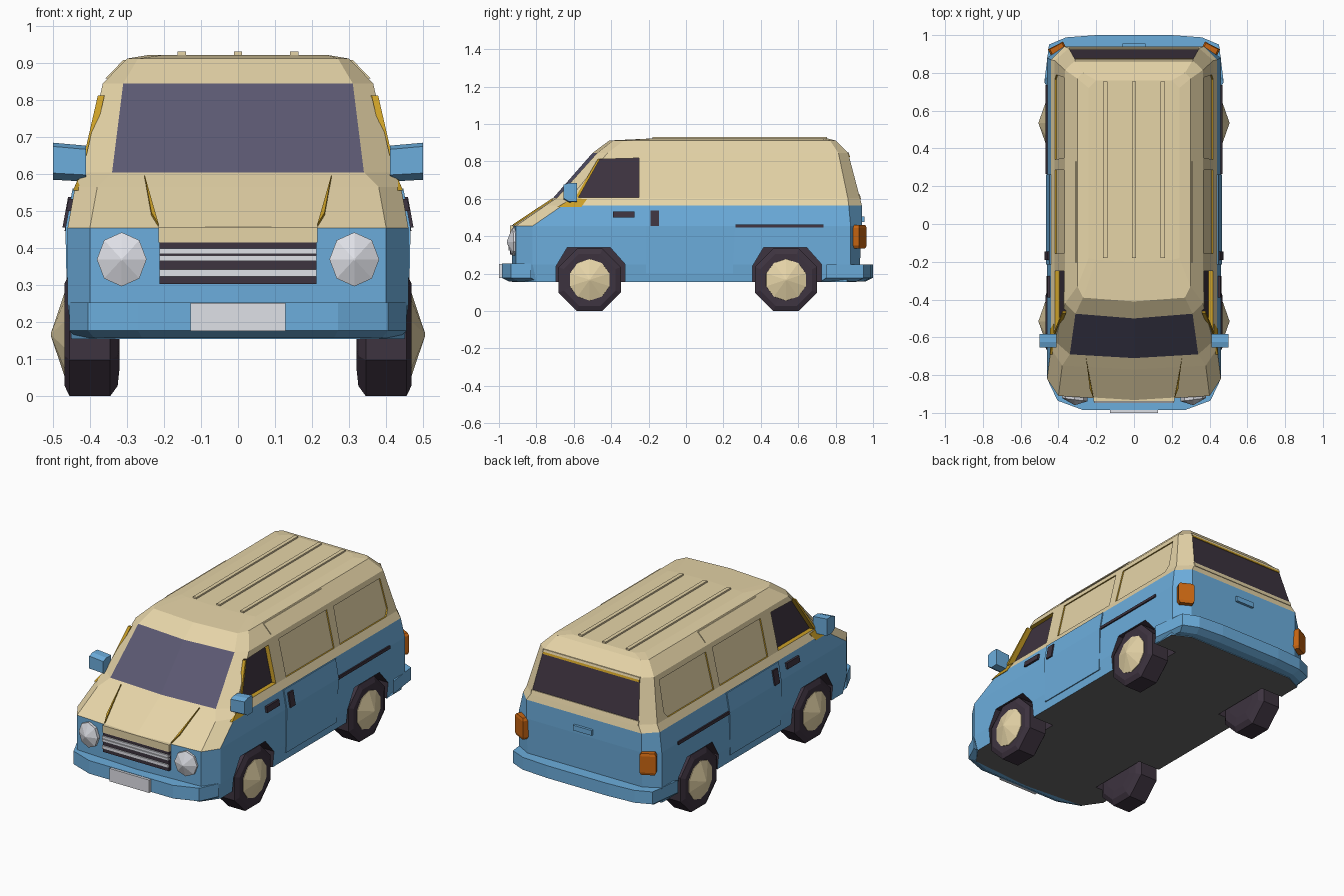
import bpy, bmesh, math
from mathutils import Vector, Matrix

if "Cube" in bpy.data.objects:
    bpy.data.objects.remove(bpy.data.objects["Cube"])


def material(name, r, g, b):
    m = bpy.data.materials.new(name)
    m.diffuse_color = (r, g, b, 1)
    m.use_nodes = True
    m.node_tree.nodes["Principled BSDF"].inputs["Base Color"].default_value = m.diffuse_color
    return m


CREAM = material("cream paint", 0.79, 0.66, 0.39)
BLUE = material("sky blue paint", 0.15, 0.42, 0.72)
DARK = material("dark plum rubber", 0.047, 0.033, 0.050)
SCREEN = material("windscreen slate", 0.107, 0.100, 0.17)
ORANGE = material("orange lamp", 0.57, 0.13, 0.006)
YELLOW = material("mustard trim", 0.60, 0.35, 0.02)
SILVER = material("silver", 0.74, 0.75, 0.80)
UNDER = material("underside grey", 0.14, 0.14, 0.14)


def loft(name, rings, mats, mirror=False, rule=None):
    """Skin a list of equal-length point rings, cap the ends, optionally mirror in x."""
    bm = bmesh.new()
    for s in ((1, -1) if mirror else (1,)):
        vs = [[bm.verts.new((p[0] * s, p[1], p[2])) for p in r] for r in rings]
        n = len(rings[0])
        for a, b in zip(vs, vs[1:]):
            for i in range(n):
                j = (i + 1) % n
                bm.faces.new((a[i], a[j], b[j], b[i]))
        bm.faces.new(vs[0])
        bm.faces.new(vs[-1])
    bmesh.ops.remove_doubles(bm, verts=bm.verts, dist=1e-5)
    bmesh.ops.recalc_face_normals(bm, faces=bm.faces)
    if rule:
        for f in bm.faces:
            f.material_index = rule(f.calc_center_median(), f.normal)
    me = bpy.data.meshes.new(name)
    bm.to_mesh(me)
    bm.free()
    for m in (mats if isinstance(mats, list) else [mats]):
        me.materials.append(m)
    ob = bpy.data.objects.new(name, me)
    bpy.context.collection.objects.link(ob)
    return ob


def box(name, x, y, z, mat, mirror=False):
    sq = [(x[0], y[0]), (x[1], y[0]), (x[1], y[1]), (x[0], y[1])]
    return loft(name, [[(a, b, c) for a, b in sq] for c in z], mat, mirror)


# Body shell: height, half width, front corner x, front ys, back corner x, back ys
LEVELS = [
    (0.155, 0.450, 0.38, -0.93, -0.90, -0.80, 0.35, 0.86, 0.91),
    (0.250, 0.460, 0.40, -0.93, -0.91, -0.82, 0.37, 0.88, 0.93),
    (0.455, 0.460, 0.40, -0.935, -0.91, -0.82, 0.37, 0.88, 0.94),
    (0.565, 0.440, 0.38, -0.77, -0.75, -0.66, 0.37, 0.87, 0.94),
    (0.605, 0.420, 0.34, -0.71, -0.69, -0.62, 0.345, 0.865, 0.93),
    (0.845, 0.365, 0.31, -0.50, -0.475, -0.42, 0.31, 0.815, 0.867),
    (0.912, 0.300, 0.27, -0.41, -0.39, -0.33, 0.27, 0.77, 0.80),
    (0.922, 0.240, 0.20, -0.20, -0.19, -0.18, 0.20, 0.72, 0.76),
]


def outline(z, hw, xi, f0, f1, f2, xb, b2, b0):
    half = [(xi, f1), (hw, f2), (hw, b2), (xb, b0)]
    pts = [(0, f0)] + half + [(0, b0)] + [(-x, y) for x, y in reversed(half)]
    return [(x, y, z) for x, y in pts]


def body_colour(c, n):
    if n.z < -0.9:
        return 3
    if 0.65 < c.z < 0.8 and abs(c.x) < 0.25:
        return 2 if c.y < 0 else 4
    return 1 if c.z > 0.57 or (c.z > 0.46 and c.y < -0.5) else 0


body = loft("body_shell", [outline(*l) for l in LEVELS],
            [BLUE, CREAM, SCREEN, UNDER, DARK, YELLOW], rule=body_colour)


def cut_body(cutter):
    cutter.hide_render = True
    cutter.hide_viewport = True
    mod = body.modifiers.new(cutter.name, 'BOOLEAN')
    mod.operation = 'DIFFERENCE'
    mod.solver = 'EXACT'
    mod.material_mode = 'TRANSFER'
    mod.object = cutter


# Wheel wells cut out of the body
for label, y0 in (("front", -0.515), ("rear", 0.535)):
    prof = [(-0.18, 0.1), (-0.18, 0.24), (-0.12, 0.34), (0.11, 0.34), (0.19, 0.25), (0.19, 0.1)]
    cut_body(loft(label + "_wheel_well_cutter",
                  [[(x, y0 + y, z) for y, z in prof] for x in (0.31, 0.6)], DARK, True))

    # Wheels: bevelled eight-sided tyre and a cone hub
    def lathe(name, profile, sides, mat):
        rings = []
        for x, r in profile:
            rings.append([(x, y0 + r * math.cos(t), 0.167 + r * math.sin(t))
                          for t in (2 * math.pi * (i + 0.5) / sides for i in range(sides))])
        return loft(name, rings, mat, True)
    lathe(label + "_tyres", [(0.32, 0.10), (0.325, 0.15), (0.345, 0.18), (0.455, 0.18), (0.468, 0.15), (0.466, 0.11)], 8, DARK)
    lathe(label + "_hubs", [(0.455, 0.113), (0.469, 0.111), (0.505, 0.004)], 10, CREAM)


# Bumpers from plan outlines, narrower at the bottom
def bumper(name, half, z0, z1):
    pts = half + [(-x, y) for x, y in reversed(half)]
    loft(name, [[(x * k, y * k, z) for x, y in pts]
                for k, z in ((0.96, z0), (1, z0 + 0.02), (1, z1))], BLUE)


bumper("front_bumper", [(0.455, -0.83), (0.405, -0.935), (0.27, -0.985)], 0.158, 0.254)
bumper("rear_bumper", [(0.42, 0.85), (0.475, 0.75), (0.45, 0.95), (0.36, 0.988), (0.2, 1.0)], 0.158, 0.25)
box("number_plate", (-0.128, 0.128), (-1.0, -0.97), (0.177, 0.252), SILVER)


# Plates that follow the sloping body side, drawn as (y, z) outlines
def side_x(z):
    for a, b in zip(LEVELS, LEVELS[1:]):
        if z <= b[0]:
            t = (z - a[0]) / (b[0] - a[0])
            return a[1] + t * (b[1] - a[1])
    return LEVELS[-1][1]


def side_plate(name, pts, outer, mat, inner=-0.012):
    return loft(name, [[(side_x(z) + o, y, z) for y, z in pts] for o in (inner, outer)], mat, True)


def rect(y0, y1, z0, z1):
    return [(y0, z0), (y1, z0), (y1, z1), (y0, z1)]


# Recessed side openings with mustard reveals, glazed or blanked inside
OPENINGS = [
    ("door_window", [(-0.575, 0.607), (-0.25, 0.607), (-0.25, 0.818), (-0.46, 0.812)], -0.026, DARK),
    ("middle_panel", rect(-0.155, 0.287, 0.607, 0.818), -0.008, CREAM),
    ("rear_panel", [(0.342, 0.607), (0.765, 0.607), (0.79, 0.643), (0.776, 0.815), (0.349, 0.815)], -0.008, CREAM),
]
for name, pts, depth, mat in OPENINGS:
    cut_body(side_plate(name + "_cutter", pts, 0.06, YELLOW, depth - 0.012))
    side_plate(name, pts, depth, mat, depth - 0.02)

# Mustard trim along the windscreen pillar and below the door window
side_plate("pillar_trim", [(-0.592, 0.607), (-0.575, 0.607), (-0.46, 0.812), (-0.472, 0.812)], 0.006, YELLOW)
side_plate("door_window_corner", [(-0.69, 0.556), (-0.56, 0.556), (-0.53, 0.598), (-0.60, 0.604)], 0.004, YELLOW)

# Sliding door skins and roof-edge panel
side_plate("sliding_door_lower", [(-0.215, 0.2), (0.25, 0.2), (0.262, 0.455), (-0.215, 0.455)], 0.006, BLUE)
side_plate("sliding_door_upper", rect(-0.215, 0.262, 0.455, 0.562), 0.006, BLUE)
side_plate("sliding_door_roof_edge", rect(-0.205, 0.33, 0.858, 0.908), 0.006, CREAM)

# Door handles and rail
side_plate("front_door_handle", rect(-0.39, -0.275, 0.5, 0.533), 0.012, DARK)
side_plate("sliding_door_handle", rect(-0.19, -0.145, 0.456, 0.538), 0.014, DARK)
side_plate("sliding_door_rail", rect(0.265, 0.735, 0.446, 0.463), 0.008, DARK)
box("tailgate_handle", (-0.06, 0.06), (0.92, 0.955), (0.475, 0.505), BLUE)


# Rear window border strips lying on the sloping tailgate
def tail_strip(name, x, z0, z1, mat):
    loft(name, [[(a, 0.93 - (z - 0.605) * 0.2625 + o, z)
                 for a, z in ((-x, z0), (x, z0), (x, z1), (-x, z1))] for o in (-0.01, 0.004)], mat)


tail_strip("rear_window_sill", 0.345, 0.6, 0.625, CREAM)
tail_strip("rear_window_header", 0.312, 0.835, 0.848, CREAM)
tail_strip("rear_window_trim", 0.310, 0.823, 0.835, YELLOW)

# Door mirrors
loft("door_mirrors", [[(0.41, y, z0), (0.5, y, z0 + 0.005), (0.5, y, z1), (0.41, y, z1 - 0.008)]
                      for y, z0, z1 in ((-0.655, 0.598, 0.675), (-0.625, 0.58, 0.685), (-0.582, 0.582, 0.685))],
     BLUE, True)

# Grille with bars, cream strip above
box("grille", (-0.212, 0.212), (-0.94, -0.9), (0.303, 0.415), DARK)
for i, (a, b) in enumerate(((0.324, 0.343), (0.366, 0.381), (0.384, 0.399))):
    box("grille_bar_%d" % (i + 1), (-0.212, 0.212), (-0.948, -0.9), (a, b), SILVER)
box("grille_top_strip", (-0.214, 0.214), (-0.941, -0.9), (0.415, 0.457), CREAM)

# Hood crease slivers
loft("hood_creases", [[(x, -0.935 + (z - 0.455) * 1.5 + 0.05 * x - 0.55 * o, z + 0.83 * o)
                       for x, z in ((0.253, 0.595), (0.214, 0.458), (0.234, 0.49))]
                      for o in (-0.01, 0.008)], YELLOW, True)

# Faceted headlights
loft("headlights", [[(0.314 + 0.92 * r * math.sin(t), y + 0.12 * r * math.sin(t), 0.37 + r * math.cos(t))
                     for t in (math.pi * i / 4 for i in range(8))]
                    for y, r in ((-0.89, 0.073), (-0.93, 0.073), (-0.958, 0.003))], SILVER, True)

# Tail lamps turned to the rear corners
turn = Matrix.Rotation(math.radians(-27), 3, 'Z')
lamp = []
for z, k in ((0.335, 0.8), (0.35, 1), (0.445, 1), (0.46, 0.8)):
    lamp.append([tuple(Vector((0.405, 0.925, z)) + turn @ Vector((x * k, y * k, 0)))
                 for x, y in ((-0.045, -0.02), (0.045, -0.02), (0.045, 0.023), (-0.045, 0.023))])
loft("tail_lamps", lamp, ORANGE, True)

# Roof ribs
for name, x in (("left", -0.152), ("centre", 0), ("right", 0.152)):
    box(name + "_roof_rib", (x - 0.011, x + 0.011), (-0.18, 0.755), (0.91, 0.931), CREAM)
